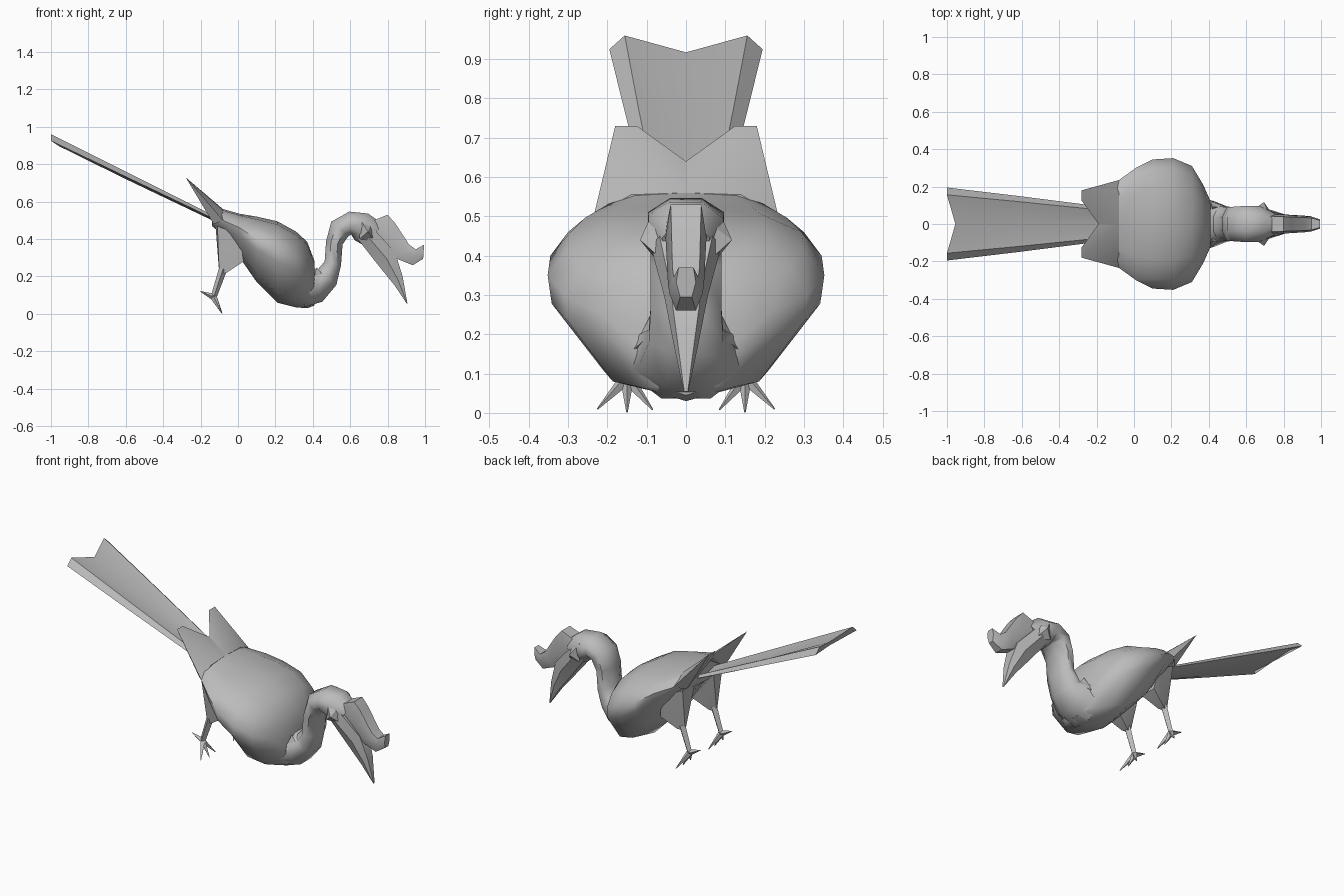
import bpy, bmesh, math
from mathutils import Vector

if "Cube" in bpy.data.objects:
    bpy.data.objects.remove(bpy.data.objects["Cube"])

GREY = (0.5, 0.5, 0.5, 1)
mat = bpy.data.materials.new("plain grey")
mat.use_nodes = True
mat.diffuse_color = GREY
mat.node_tree.nodes["Principled BSDF"].inputs["Base Color"].default_value = GREY


def finish(name, bm, angle=40):
    bmesh.ops.recalc_face_normals(bm, faces=bm.faces)
    me = bpy.data.meshes.new(name)
    bm.to_mesh(me)
    bm.free()
    me.materials.append(mat)
    ob = bpy.data.objects.new(name, me)
    bpy.context.collection.objects.link(ob)
    bpy.ops.object.select_all(action="DESELECT")
    ob.select_set(True)
    bpy.context.view_layer.objects.active = ob
    bpy.ops.object.shade_smooth_by_angle(angle=math.radians(angle))
    return ob


def loft(name, rings, angle=40):
    """Skin closed rings of points and cap both ends."""
    bm = bmesh.new()
    rows = [[bm.verts.new(p) for p in ring] for ring in rings]
    n = len(rows[0])
    for a, b in zip(rows, rows[1:]):
        for i in range(n):
            j = (i + 1) % n
            bm.faces.new((a[i], a[j], b[j], b[i]))
    bm.faces.new(rows[0])
    bm.faces.new(rows[-1])
    return finish(name, bm, angle)


def hull(name, points, angle=25):
    bm = bmesh.new()
    for p in points:
        bm.verts.new(p)
    res = bmesh.ops.convex_hull(bm, input=bm.verts)
    junk = [v for v in res["geom_interior"] if isinstance(v, bmesh.types.BMVert)]
    bmesh.ops.delete(bm, geom=junk, context="VERTS")
    return finish(name, bm, angle)


def mirror_ring(half):
    """Complete a half ring that starts and ends on the centre line."""
    return half + [(x, -y, z) for x, y, z in half[-2:0:-1]]


def spike(name, start, end, r0, r1):
    """Four-sided tapering rod."""
    a, b = Vector(start), Vector(end)
    d = (b - a).normalized()
    u = d.cross(Vector((1, 0, 0.5))).normalized()
    v = d.cross(u)
    loft(name, [[p + (u * math.cos(t) + v * math.sin(t)) * r
                 for t in (0, math.pi / 2, math.pi, math.pi * 1.5)]
                for p, r in ((a, r0), (b, r1))])


# Body: x, top, bottom, widest height, half width
body = [(-0.14, 0.58, 0.47, 0.53, 0.17), (-0.08, 0.56, 0.42, 0.50, 0.235),
        (0.01, 0.535, 0.30, 0.46, 0.30), (0.10, 0.52, 0.17, 0.40, 0.345),
        (0.21, 0.495, 0.06, 0.35, 0.352), (0.31, 0.44, 0.035, 0.30, 0.31),
        (0.37, 0.385, 0.03, 0.25, 0.21), (0.41, 0.28, 0.045, 0.17, 0.12)]
rings = []
for x, top, low, mid, w in body:
    h = mid - low
    rings.append(mirror_ring([
        (x, 0, top), (x, w * 0.55, top - (top - mid) * 0.12),
        (x, w * 0.85, top - (top - mid) * 0.5), (x, w, mid),
        (x, w * 0.97, mid - h * 0.25), (x, w * 0.6, low + h * 0.17), (x, 0, low)]))
loft("body", rings, 60)

# Neck and head: x, z, half height, half width
neck = [(0.34, 0.15, 0.115, 0.15), (0.42, 0.16, 0.10, 0.12), (0.475, 0.195, 0.065, 0.095),
        (0.507, 0.27, 0.045, 0.09), (0.515, 0.38, 0.045, 0.09), (0.545, 0.455, 0.06, 0.092),
        (0.60, 0.485, 0.062, 0.097), (0.66, 0.465, 0.08, 0.095), (0.73, 0.42, 0.075, 0.06)]
rings = []
for i, (x, z, r, w) in enumerate(neck):
    a, b = neck[max(i - 1, 0)], neck[min(i + 1, len(neck) - 1)]
    t = Vector((b[0] - a[0], b[1] - a[1])).normalized()
    angles = [math.radians(22.5 + 45 * k) for k in range(8)]
    k = 1.08
    rings.append([(x - t.y * r * k * math.cos(s), w * k * math.sin(s),
                   z + t.x * r * k * math.cos(s)) for s in angles])
loft("neck", rings, 60)


# Beak and casque: upper point, lower point, half width
def blade(name, sections):
    rings = []
    for (x0, z0), (x1, z1), w in sections:
        rings.append([(x0, w * 0.75, z0), ((x0 + x1) / 2, w, (z0 + z1) / 2), (x1, w * 0.6, z1),
                      (x1, -w * 0.6, z1), ((x0 + x1) / 2, -w, (z0 + z1) / 2), (x0, -w * 0.75, z0)])
    loft(name, rings, 35)


blade("casque", [((0.70, 0.49), (0.68, 0.41), 0.055), ((0.80, 0.53), (0.76, 0.36), 0.052),
                 ((0.84, 0.485), (0.80, 0.33), 0.050), ((0.915, 0.37), (0.86, 0.29), 0.046),
                 ((0.95, 0.345), (0.935, 0.26), 0.042), ((0.995, 0.37), (0.99, 0.295), 0.025)])
blade("beak", [((0.73, 0.45), (0.64, 0.40), 0.09), ((0.84, 0.33), (0.75, 0.26), 0.055),
               ((0.88, 0.20), (0.835, 0.155), 0.032), ((0.906, 0.055), (0.902, 0.055), 0.006)])

# Tail: shallow V plate with turned-down edges
rings = []
for x, w, top, dx in ((-1.0, 0.195, 0.96, 0.045), (-0.62, 0.15, 0.77, 0.02), (-0.11, 0.085, 0.515, 0)):
    rings.append(mirror_ring([
        (x + dx, 0, top - w * 0.22), (x, w * 0.8, top), (x, w, top - w * 0.18),
        (x + dx, w * 0.75, top - w * 0.28), (x + dx, 0, top - w * 0.33)]))
loft("tail", rings, 30)

# Paired parts
for side, s in (("left", 1), ("right", -1)):
    def sided(points):
        return [(x, y * s, z) for x, y, z in points]

    hull(side + "_wing_tip", sided([
        (-0.19, 0, 0.64), (-0.28, 0.125, 0.73), (-0.28, 0.18, 0.73), (-0.08, 0.235, 0.50),
        (-0.08, 0, 0.56), (-0.18, 0, 0.615), (-0.13, 0.18, 0.48), (-0.08, 0.14, 0.555)]))
    hull(side + "_cheek", sided([
        (0.695, 0.117, 0.44), (0.65, 0.085, 0.51), (0.715, 0.05, 0.49),
        (0.65, 0.085, 0.40), (0.74, 0.05, 0.38)]))
    hull(side + "_neck_tuft", sided([
        (0.40, 0.135, 0.16), (0.42, 0.09, 0.25), (0.46, 0.09, 0.20), (0.41, 0.05, 0.16)]))
    hull(side + "_thigh", sided([
        (-0.12, 0.09, 0.47), (-0.11, 0.19, 0.47), (-0.10, 0.15, 0.21), (-0.06, 0.13, 0.22),
        (-0.06, 0.17, 0.22), (0.03, 0.20, 0.28), (0.03, 0.10, 0.28), (0.01, 0.22, 0.42)]))
    ankle = (-0.13, 0.15 * s, 0.09)
    spike(side + "_shank", (-0.08, 0.15 * s, 0.24), ankle, 0.022, 0.016)
    tips = {"inner": (-0.09, 0.085, 0.008), "middle": (-0.085, 0.15, 0.002),
            "outer": (-0.09, 0.225, 0.01), "back": (-0.20, 0.15, 0.12)}
    for toe, tip in tips.items():
        spike(f"{side}_{toe}_toe", ankle, sided([tip])[0], 0.018, 0.002)
